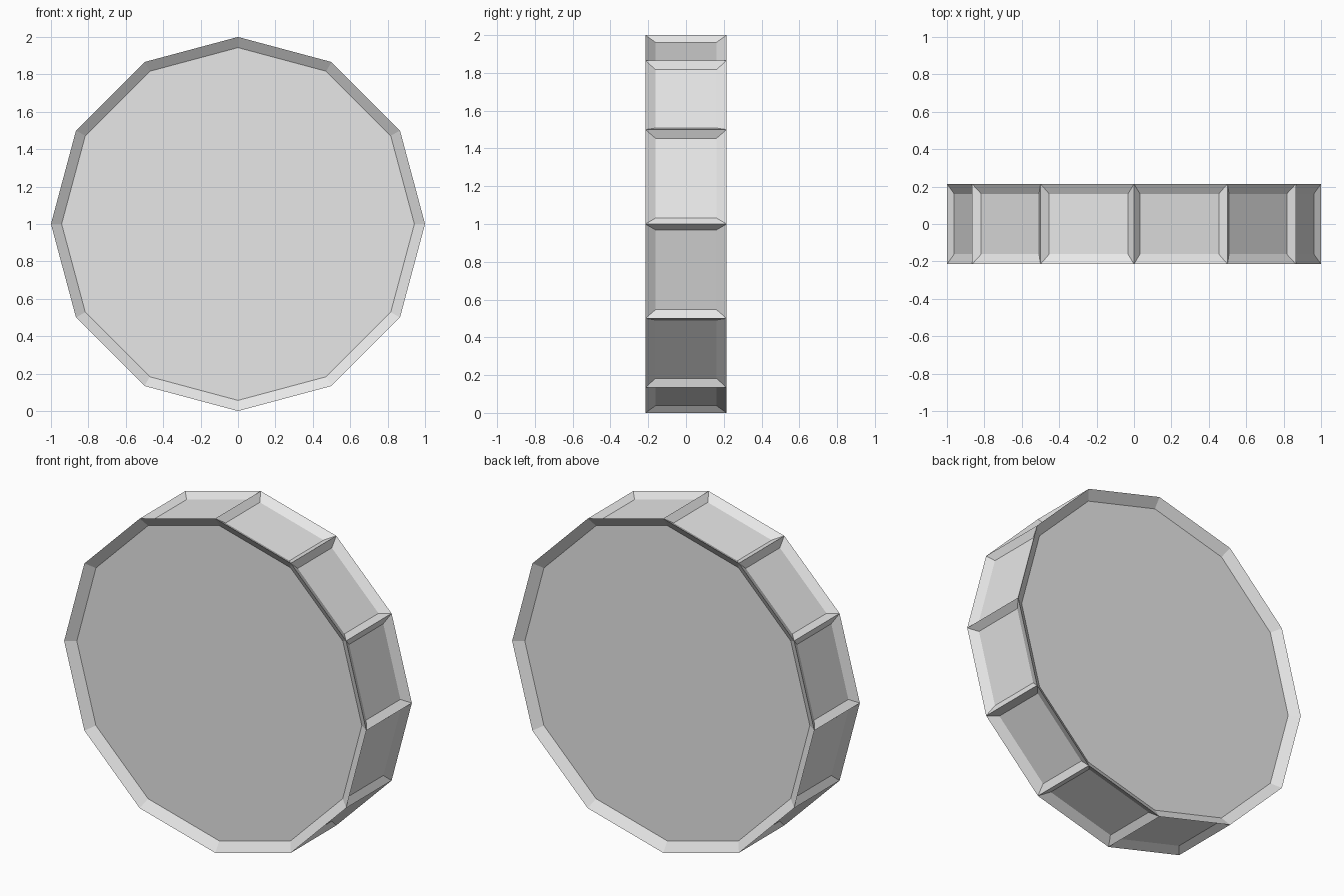
import bpy, bmesh, math
from mathutils import Matrix

cube = bpy.data.objects.get("Cube")
if cube:
    bpy.data.objects.remove(cube, do_unlink=True)

SIDES = 12
RADIUS = 1.0
WIDTH = 0.43       # finished thickness along y
STRETCH = 1.33     # stretch along the axis after insetting
INSET = 0.057
RECESS = 0.029

# Plain grey material
grey = bpy.data.materials.new("light_grey")
grey.use_nodes = True
colour = (0.8, 0.8, 0.8, 1.0)
grey.diffuse_color = colour
grey.node_tree.nodes["Principled BSDF"].inputs["Base Color"].default_value = colour

# Twelve-sided disc lying on its rim
bm = bmesh.new()
bmesh.ops.create_cone(bm, cap_ends=True, cap_tris=False, segments=SIDES,
                      radius1=RADIUS, radius2=RADIUS, depth=WIDTH / STRETCH)
bmesh.ops.recalc_face_normals(bm, faces=bm.faces)
bm.normal_update()

# Sunken panel with sloping borders on every face
bmesh.ops.inset_individual(bm, faces=bm.faces[:], thickness=INSET,
                           depth=-RECESS, use_even_offset=False)

# Stretch the axis, turn it to face the front and stand it on the ground
place = (Matrix.Translation((0, 0, RADIUS))
         @ Matrix.Rotation(math.pi / 2, 4, "X")
         @ Matrix.Diagonal((1, 1, STRETCH, 1)))
bmesh.ops.transform(bm, matrix=place, verts=bm.verts)
bm.normal_update()

mesh = bpy.data.meshes.new("panelled_disc")
bm.to_mesh(mesh)
bm.free()
mesh.materials.append(grey)
disc = bpy.data.objects.new("panelled_disc", mesh)
bpy.context.collection.objects.link(disc)
